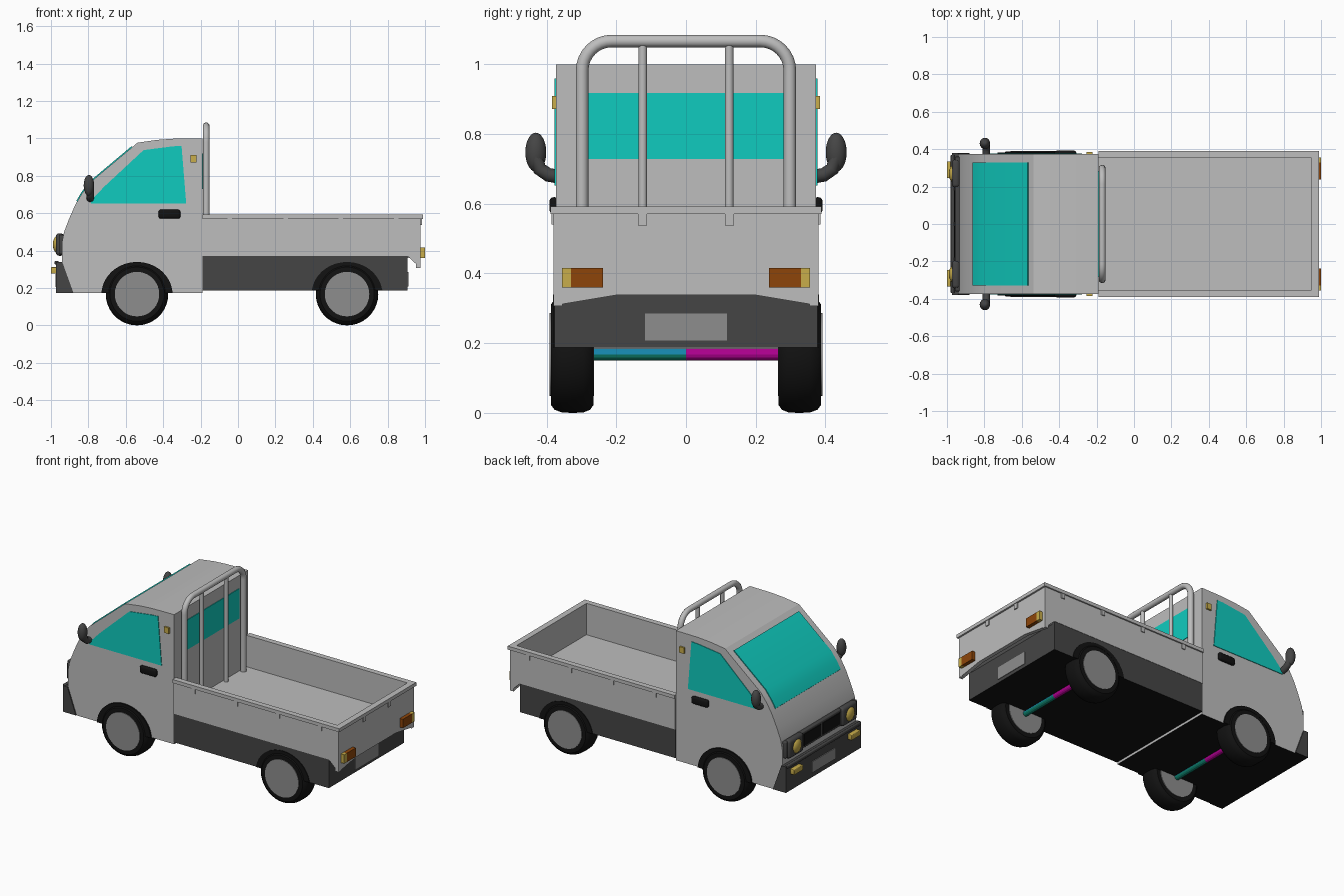
import bpy, bmesh, math
from mathutils import Vector, Matrix

if "Cube" in bpy.data.objects:
    bpy.data.objects.remove(bpy.data.objects["Cube"])


def material(name, r, g, b):
    m = bpy.data.materials.new(name)
    m.diffuse_color = (r, g, b, 1)
    m.use_nodes = True
    m.node_tree.nodes["Principled BSDF"].inputs["Base Color"].default_value = m.diffuse_color
    return m


BODY = material("body grey", .51, .51, .51)
DARK = material("dark grey plastic", .06, .06, .06)
BLACK = material("black rubber", .006, .006, .006)
STEEL = material("mid grey", .27, .27, .27)
GLASS = material("turquoise glass", .005, .60, .52)
YELLOW = material("amber yellow", .58, .42, .07)
ORANGE = material("brown orange", .27, .06, .003)
BLUE = material("axle blue", .008, .24, .42)
MAGENTA = material("axle magenta", .42, .0, .27)
GREEN = material("axle green", .004, .20, .14)


def finish(name, bm, *mats, smooth=None):
    bmesh.ops.recalc_face_normals(bm, faces=bm.faces)
    me = bpy.data.meshes.new(name)
    bm.to_mesh(me)
    bm.free()
    ob = bpy.data.objects.new(name, me)
    bpy.context.collection.objects.link(ob)
    for m in mats:
        me.materials.append(m)
    if smooth:
        shade(ob, smooth)
    return ob


def shade(ob, angle):
    bpy.ops.object.select_all(action='DESELECT')
    ob.select_set(True)
    bpy.context.view_layer.objects.active = ob
    bpy.ops.object.shade_smooth_by_angle(angle=math.radians(angle))


def prism(name, pts, axis, a, b, *mats, smooth=None):
    """Extrude a profile: axis 'y' takes (x,z) points, axis 'x' takes (y,z)."""
    bm = bmesh.new()
    at = (lambda p, t: (p[0], t, p[1])) if axis == 'y' else (lambda p, t: (t, p[0], p[1]))
    lo = [bm.verts.new(at(p, a)) for p in pts]
    hi = [bm.verts.new(at(p, b)) for p in pts]
    n = len(pts)
    bm.faces.new(lo)
    bm.faces.new(hi)
    for i in range(n):
        bm.faces.new((lo[i], lo[(i + 1) % n], hi[(i + 1) % n], hi[i]))
    bmesh.ops.recalc_face_normals(bm, faces=bm.faces)
    if len(mats) > 1:                      # second material on the underside
        for f in bm.faces:
            f.material_index = int(f.normal.z < -.9)
    return finish(name, bm, *mats, smooth=smooth)


def box(name, x, y, z, mat, bevel=0):
    bm = bmesh.new()
    bmesh.ops.create_cube(bm, size=1)
    for v in bm.verts:
        v.co = [(r[0] + r[1]) / 2 + c * abs(r[1] - r[0]) for r, c in zip((x, y, z), v.co)]
    if bevel:
        bmesh.ops.bevel(bm, geom=bm.edges[:], offset=bevel, segments=3, profile=.5, affect='EDGES')
    return finish(name, bm, mat, smooth=40 if bevel else None)


def ball(name, centre, radii, mat):
    bm = bmesh.new()
    bmesh.ops.create_uvsphere(bm, u_segments=24, v_segments=14, radius=1)
    bmesh.ops.transform(bm, matrix=Matrix.Translation(centre) @ Matrix.Diagonal((*radii, 1)), verts=bm.verts)
    return finish(name, bm, mat, smooth=60)


def lathe_y(name, profile, cx, cz, mat, n=36):
    """Spin (radius, y) points around a sideways axle."""
    bm = bmesh.new()
    rings = [[bm.verts.new((cx + r * math.cos(k * math.tau / n), y, cz + r * math.sin(k * math.tau / n)))
              for k in range(n)] for r, y in profile]
    for p, q in zip(rings, rings[1:]):
        for k in range(n):
            bm.faces.new((p[k], p[(k + 1) % n], q[(k + 1) % n], q[k]))
    bm.faces.new(rings[0])
    bm.faces.new(rings[-1])
    return finish(name, bm, mat, smooth=35)


def tube(name, pts, radius, mat, res=4):
    cu = bpy.data.curves.new(name, 'CURVE')
    cu.dimensions = '3D'
    cu.bevel_depth, cu.bevel_resolution, cu.use_fill_caps = radius, res, True
    sp = cu.splines.new('POLY')
    sp.points.add(len(pts) - 1)
    for p, co in zip(sp.points, pts):
        p.co = (*co, 1)
    cu.materials.append(mat)
    ob = bpy.data.objects.new(name, cu)
    bpy.context.collection.objects.link(ob)
    bpy.ops.object.select_all(action='DESELECT')
    ob.select_set(True)
    bpy.context.view_layer.objects.active = ob
    bpy.ops.object.convert(target='MESH')
    shade(bpy.context.object, 50)


# Cab body, one side profile across the full width
prism("cab", [(-.19, .172), (-.19, 1.0), (-.345, .998), (-.43, .992), (-.537, .977), (-.79, .765),
              (-.835, .705), (-.87, .645), (-.905, .565), (-.93, .50), (-.942, .44), (-.942, .34),
              (-.88, .172)], 'y', -.373, .373, BODY, BLACK, smooth=20)

# Windows as thin plates
shield = [(-.565, .954), (-.79, .765), (-.835, .705), (-.86, .662)]
prism("windscreen", [(x - .004, z + .004) for x, z in shield] + [(x + .003, z - .003) for x, z in shield[::-1]],
      'y', -.328, .328, GLASS, smooth=30)
box("rear_window", (-.192, -.186), (-.283, .283), (.728, .918), GLASS)
side_glass = [(-.785, .652), (-.277, .652), (-.302, .96), (-.35, .957), (-.505, .937), (-.715, .742), (-.785, .668)]

# Front bumper, grille and plates
prism("front_bumper", [(-.972, .34), (-.94, .34), (-.88, .174), (-.972, .174)], 'y', -.38, .38, DARK, BLACK)
box("bumper_lip", (-.98, -.96), (-.37, .37), (.325, .345), DARK, .005)
box("grille", (-.958, -.93), (-.36, .36), (.38, .485), DARK, .006)
for i in range(2):
    box("grille_opening", (-.962, -.95), (-.18 + i * .19, -.01 + i * .19), (.395, .47), BLACK)
box("front_plate", (-.977, -.97), (-.12, .12), (.205, .275), STEEL)
box("rear_plate", (.904, .911), (-.117, .117), (.207, .285), STEEL)

# Chassis and load bed
prism("chassis", [(-.19, .187), (-.19, .37), (.907, .37), (.907, .187)], 'y', -.378, .378, DARK, BLACK)
box("bed_floor", (-.19, .96), (-.36, .36), (.36, .39), BODY)
prism("tailgate", [(-.38, .588), (-.38, .308), (-.2, .338), (.2, .338), (.38, .308), (.38, .588)],
      'x', .953, .977, BODY)
box("tailgate_rail", (.95, .988), (-.389, .389), (.57, .592), BODY)

# Tubular headboard: rounded hoop and two uprights
hoop = [(-.17, -.298, .39)]
hoop += [(-.17, -.213 + .085 * math.cos(a), .982 + .085 * math.sin(a))
         for a in [math.pi - k * math.pi / 16 for k in range(9)]]
hoop += [(x, -y, z) for x, y, z in hoop[::-1]]
tube("headboard_hoop", hoop, .018, BODY)

# Parts repeated on both sides
for s in (1, -1):
    prism("side_window", side_glass, 'y', s * .37, s * .377, GLASS)
    box("side_marker", (-.253, -.221), (s * .37, s * .384), (.872, .91), YELLOW)
    box("door_handle", (-.425, -.308), (s * .365, s * .392), (.571, .619), BLACK, .012)
    tube("headboard_upright", [(-.17, s * .124, .39), (-.17, s * .124, 1.07)], .0125, BODY)
    tube("mirror_arm", [(-.79, s * .365, .678), (-.79, s * .395, .683), (-.79, s * .42, .70),
                        (-.79, s * .433, .74)], .02, DARK)
    ball("mirror_head", (-.797, s * .431, .748), (.028, .030, .056), DARK)

    # Bed side with the pointed rear corner, rail and latches
    prism("bed_side", [(-.19, .37), (-.19, .588), (.976, .588), (.976, .306), (.907, .37)],
          'y', s * .355, s * .38, BODY)
    box("bed_rail", (-.19, .988), (s * .353, s * .389), (.57, .592), BODY)
    for x in (-.045, .255, .55, .847):
        box("side_latch", (x - .012, x + .012), (s * .37, s * .386), (.54, .572), BODY)
    box("tail_latch", (.97, .984), (s * .125 - .013, s * .125 + .013), (.537, .572), BODY)

    # Lamps
    box("headlight_housing", (-.974, -.93), (s * .195, s * .345), (.372, .492), DARK, .018)
    ball("headlight", (-.966, s * .268, .432), (.024, .045, .045), YELLOW)
    box("front_indicator", (-1.0, -.965), (s * .245, s * .335), (.277, .311), YELLOW, .004)
    box("tail_lamp", (.97, 1.0), (s * .238, s * .33), (.36, .416), ORANGE)
    box("reverse_lamp", (.97, 1.0), (s * .33, s * .356), (.36, .416), YELLOW)

    # Wheels, wheel arches and half axles
    for x, floor in ((-.54, .172), (.583, .187)):
        arch = [(x + .19 * math.cos(k * math.pi / 20), .165 + .174 * math.sin(k * math.pi / 20)) for k in range(21)]
        arch = [(px, max(pz, floor)) for px, pz in arch]
        prism("wheel_arch", arch, 'y', s * .27, s * .382, BLACK)
        lathe_y("tyre", [(.118, s * .268), (.145, s * .266), (.158, s * .275), (.166, s * .295), (.167, s * .325),
                         (.166, s * .355), (.158, s * .377), (.145, s * .387), (.12, s * .388)], x, .167, BLACK)
        lathe_y("hub", [(.119, s * .264), (.119, s * .391)], x, .167, STEEL)
        bm = bmesh.new()
        bmesh.ops.create_cone(bm, cap_ends=True, segments=12, radius1=.017, radius2=.017, depth=.27)
        bmesh.ops.transform(bm, matrix=Matrix.Translation((x, s * .135, .168)) @ Matrix.Rotation(math.pi / 2, 4, 'X'),
                            verts=bm.verts)
        for f in bm.faces:                 # left half: blue above, green below
            f.material_index = int(s < 0 and f.calc_center_median().z < .166)
        finish("axle", bm, MAGENTA if s > 0 else BLUE, GREEN)
